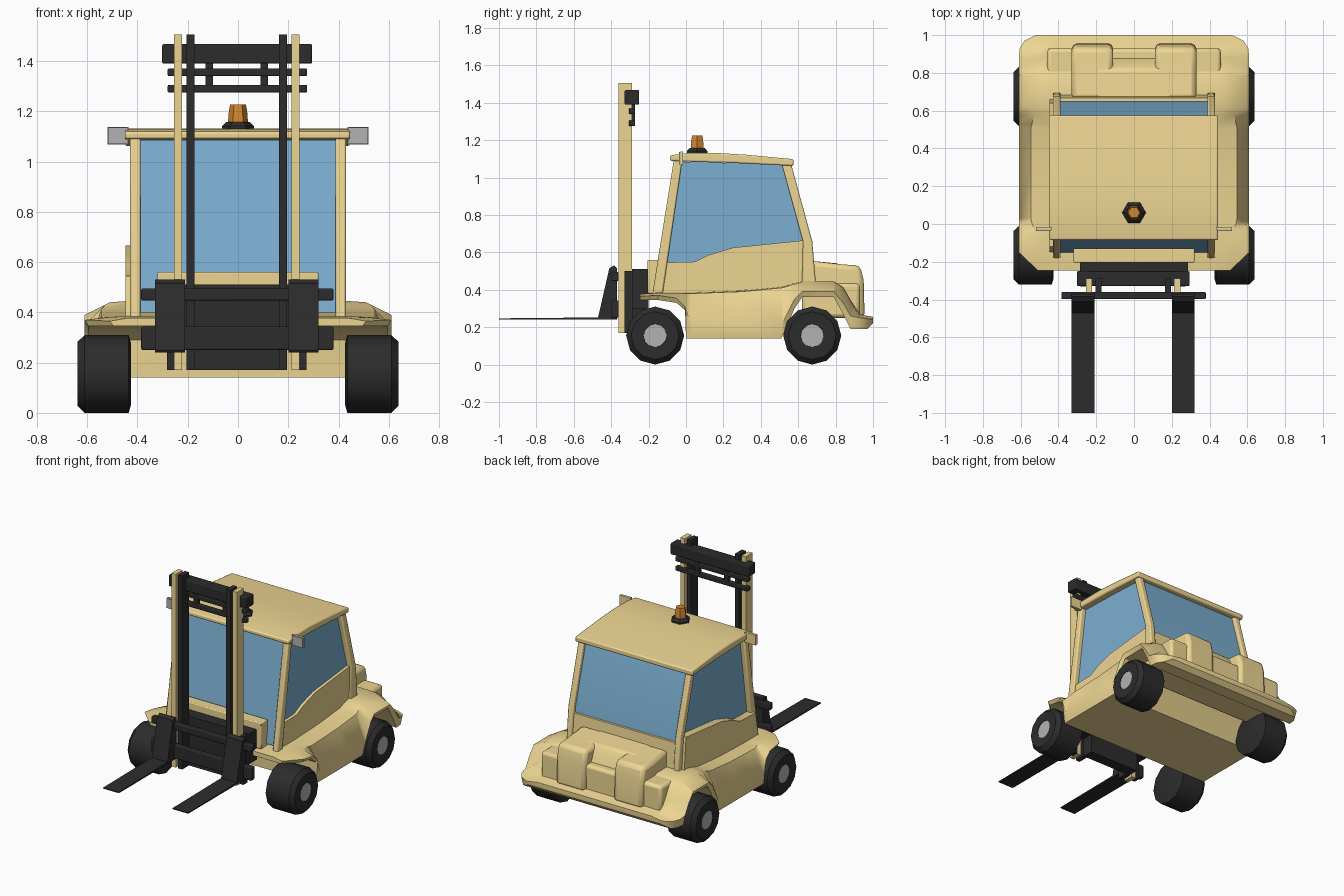
import bpy, bmesh
from math import sin, cos, pi


def material(name, rgb):
    m = bpy.data.materials.new(name)
    m.diffuse_color = (*rgb, 1)
    return m


TAN = material("tan_paint", (0.85, 0.67, 0.29))
BLACK = material("black_metal", (0.025, 0.025, 0.025))
GLASS = material("blue_glass", (0.2, 0.43, 0.64))
ORANGE = material("orange_lens", (0.64, 0.24, 0.03))
GREY = material("grey_metal", (0.45, 0.45, 0.45))


def loft(name, rings, mat, bevel=0):
    """Skin a list of equally sized rings and cap both ends."""
    bm = bmesh.new()
    vs = [[bm.verts.new(p) for p in r] for r in rings]
    n = len(rings[0])
    for a, b in zip(vs, vs[1:]):
        for i in range(n):
            j = (i + 1) % n
            bm.faces.new((a[i], a[j], b[j], b[i]))
    bm.faces.new(vs[0])
    bm.faces.new(vs[-1])
    bmesh.ops.recalc_face_normals(bm, faces=bm.faces)
    me = bpy.data.meshes.new(name)
    bm.to_mesh(me)
    bm.free()
    me.materials.append(mat)
    ob = bpy.data.objects.new(name, me)
    bpy.context.collection.objects.link(ob)
    if bevel:
        mod = ob.modifiers.new("bevel", "BEVEL")
        mod.width = bevel
        mod.segments = 2
        mod.limit_method = "ANGLE"
    return ob


def prism(name, x0, x1, yz, mat, bevel=0):
    """Side profile stretched from x0 to x1."""
    return loft(name, [[(x, y, z) for y, z in yz] for x in (x0, x1)], mat, bevel)


def box(name, x0, x1, y0, y1, z0, z1, mat, bevel=0):
    return prism(name, x0, x1, [(y0, z0), (y1, z0), (y1, z1), (y0, z1)], mat, bevel)


def turned_x(name, y, z, xr, mat, n=12):
    """Turned part on an axis along x, from (x, radius) pairs."""
    return loft(name, [[(x, y + r * sin(2 * pi * i / n), z + r * cos(2 * pi * i / n))
                        for i in range(n)] for x, r in xr], mat)


def turned_z(name, y, zr, mat, n=6):
    return loft(name, [[(r * cos(2 * pi * i / n), y + r * sin(2 * pi * i / n), z)
                        for i in range(n)] for z, r in zr], mat)


# Body: cross-sections along y, arched over the wheels
stations = [  # y, shoulder x, shoulder z, edge x, edge z, underside z
    (-0.245, 0.47, 0.372, 0.51, 0.365, 0.345),
    (-0.15, 0.52, 0.38, 0.61, 0.37, 0.345),
    (-0.05, 0.53, 0.38, 0.61, 0.355, 0.33),
    (-0.005, 0.535, 0.38, 0.61, 0.31, 0.29),
    (0.0, 0.54, 0.38, 0.61, 0.29, 0.14),
    (0.03, 0.545, 0.38, 0.61, 0.21, 0.14),
    (0.3, 0.545, 0.39, 0.61, 0.21, 0.14),
    (0.51, 0.545, 0.41, 0.61, 0.21, 0.14),
    (0.53, 0.54, 0.415, 0.61, 0.25, 0.18),
    (0.58, 0.53, 0.43, 0.61, 0.35, 0.30),
    (0.62, 0.51, 0.44, 0.61, 0.39, 0.36),
    (0.79, 0.50, 0.44, 0.61, 0.39, 0.36),
    (0.84, 0.50, 0.41, 0.61, 0.33, 0.27),
    (0.88, 0.50, 0.34, 0.61, 0.26, 0.19),
    (0.93, 0.50, 0.265, 0.605, 0.25, 0.19),
    (0.97, 0.49, 0.255, 0.58, 0.245, 0.19),
    (1.0, 0.46, 0.25, 0.52, 0.242, 0.22),
]
rings = []
for y, xm, zm, xe, ze, zb in stations:
    half = [(0.44, zm + 0.005), (xm, zm), (xe, ze), (xe - 0.015, zb)]
    rings.append([(x, y, z) for x, z in half] + [(-x, y, z) for x, z in reversed(half)])
loft("body", rings, TAN)

# Engine hood: low base, raised centre and two rear humps
box("hood_base", -0.46, 0.46, 0.62, 0.93, 0.25, 0.435, TAN, 0.02)
prism("hood_centre", -0.2, 0.2, [(0.66, 0.4), (0.66, 0.555), (0.82, 0.54), (0.85, 0.5), (0.89, 0.4)],
      TAN, 0.015)
for s, side in ((1, "right"), (-1, "left")):
    prism(f"hood_hump_{side}", s * 0.11, s * 0.33,
          [(0.66, 0.25), (0.66, 0.555), (0.84, 0.535), (0.93, 0.53), (0.95, 0.45), (0.955, 0.25)],
          TAN, 0.025)

# Cab: glass block, lower panels, pillars, dashboard and roof
prism("cab_glass", -0.395, 0.395,
      [(-0.15, 0.4), (-0.035, 1.085), (0.535, 1.07), (0.65, 0.66), (0.665, 0.4)], GLASS)
panel = [(-0.15, 0.38), (-0.12, 0.545), (0.05, 0.55), (0.12, 0.585), (0.25, 0.625),
         (0.64, 0.665), (0.66, 0.42), (0.2, 0.39)]
prism("side_panel_right", 0.39, 0.415, panel, TAN)
prism("side_panel_left", -0.39, -0.448, panel, TAN)
prism("rear_panel", -0.4, 0.4, [(0.6, 0.42), (0.685, 0.42), (0.668, 0.62), (0.6, 0.62)], TAN)
for s, side in ((1, "right"), (-1, "left")):
    prism(f"front_pillar_{side}", s * 0.388, s * 0.43,
          [(-0.18, 0.375), (-0.125, 0.375), (-0.02, 1.095), (-0.065, 1.095)], TAN, 0.008)
    prism(f"rear_pillar_{side}", s * 0.388, s * 0.43,
          [(0.62, 0.43), (0.695, 0.43), (0.675, 0.66), (0.56, 1.08), (0.51, 1.08), (0.625, 0.66)],
          TAN, 0.008)
box("dashboard", -0.32, 0.32, -0.205, -0.13, 0.38, 0.56, TAN, 0.006)
prism("roof", -0.45, 0.445,
      [(-0.085, 1.09), (-0.085, 1.118), (0.0, 1.13), (0.15, 1.132), (0.32, 1.122),
       (0.575, 1.098), (0.575, 1.062), (0.25, 1.078), (0.0, 1.085)], TAN, 0.008)
for s, side in ((1, "right"), (-1, "left")):
    box(f"mirror_shell_{side}", s * 0.435, s * 0.52, -0.03, -0.016, 1.068, 1.138, TAN)
    box(f"mirror_face_{side}", s * 0.44, s * 0.518, -0.038, -0.03, 1.07, 1.136, GREY)

# Warning beacon
turned_z("beacon_base", 0.06, [(1.12, 0.063), (1.142, 0.063), (1.158, 0.045)], BLACK)
turned_z("beacon_lens", 0.06, [(1.155, 0.04), (1.205, 0.036), (1.226, 0.031)], ORANGE)

# Wheels
for s, side in ((1, "right"), (-1, "left")):
    for y, end in ((-0.165, "front"), (0.675, "rear")):
        turned_x(f"{end}_tyre_{side}", y, 0.155,
                 [(s * 0.425, 0.12), (s * 0.435, 0.155), (s * 0.61, 0.155),
                  (s * 0.638, 0.128), (s * 0.636, 0.062), (s * 0.626, 0.06)], BLACK)
        turned_x(f"{end}_hub_{side}", y, 0.155, [(s * 0.6, 0.062), (s * 0.633, 0.062)], GREY)

# Mast: rails, top crossbar, thin bars and their short posts
C = -0.005
for s, side in ((1, "right"), (-1, "left")):
    box(f"outer_rail_{side}", C + s * 0.217, C + s * 0.25, -0.362, -0.288, 0.17, 1.505, TAN)
    box(f"inner_rail_{side}", C + s * 0.168, C + s * 0.2, -0.362, -0.288, 0.17, 1.505, BLACK)
    box(f"rail_foot_{side}", C + s * 0.25, C + s * 0.277, -0.33, -0.285, 0.17, 0.5, BLACK)
    box(f"bar_post_{side}", C + s * 0.095, C + s * 0.125, -0.3, -0.272, 1.28, 1.4, BLACK)
box("mast_top_bar", -0.302, 0.295, -0.328, -0.25, 1.39, 1.467, BLACK, 0.006)
for i, z in enumerate((1.29, 1.355)):
    box(f"thin_bar_{i + 1}", -0.28, 0.275, -0.305, -0.272, z - 0.015, z + 0.015, BLACK, 0.005)
box("mast_mount", -0.285, 0.285, -0.288, -0.2, 0.3, 0.51, BLACK)
box("mast_mount_lower", -0.2, 0.19, -0.288, -0.21, 0.17, 0.31, BLACK)

# Fork carriage and forks
box("carriage_upper_bar", -0.385, 0.38, -0.398, -0.36, 0.447, 0.495, BLACK, 0.006)
box("carriage_lower_bar", -0.385, 0.38, -0.398, -0.36, 0.25, 0.343, BLACK, 0.006)
for s, side in ((1, "right"), (-1, "left")):
    prism(f"fork_{side}", C + s * 0.205, C + s * 0.325,
          [(-0.37, 0.24), (-0.37, 0.515), (-0.385, 0.53), (-0.41, 0.515), (-0.47, 0.252),
           (-1.0, 0.247), (-1.0, 0.24)], BLACK)

# Smooth shading with sharp edges kept
bpy.ops.object.select_all(action="SELECT")
bpy.context.view_layer.objects.active = bpy.data.objects["body"]
bpy.ops.object.shade_smooth_by_angle(angle=0.6)
